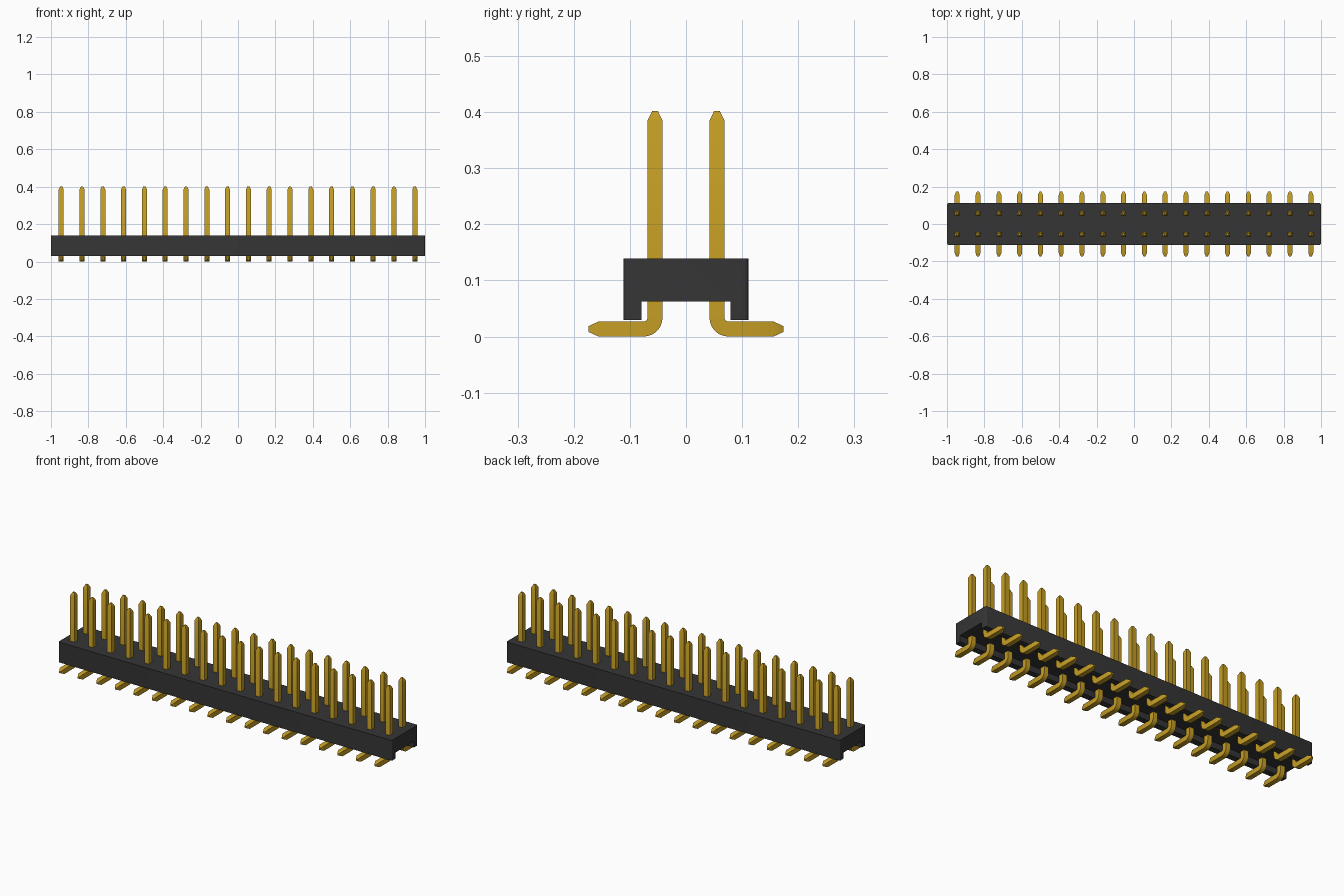
import bpy, bmesh, math

cube = bpy.data.objects.get("Cube")
if cube:
    bpy.data.objects.remove(cube, do_unlink=True)


def material(name, rgb):
    m = bpy.data.materials.new(name)
    m.use_nodes = True
    m.diffuse_color = (*rgb, 1)
    bsdf = m.node_tree.nodes["Principled BSDF"]
    bsdf.inputs["Base Color"].default_value = (*rgb, 1)
    bsdf.inputs["Roughness"].default_value = 0.5
    return m


BLACK = material("black plastic", (0.036, 0.036, 0.036))
GOLD = material("gold plating", (0.56, 0.34, 0.018))


def finish(bm, name, mat):
    bmesh.ops.recalc_face_normals(bm, faces=bm.faces[:])
    mesh = bpy.data.meshes.new(name)
    bm.to_mesh(mesh)
    bm.free()
    mesh.materials.append(mat)
    return mesh


def place(name, mesh, loc=(0, 0, 0), turn=0.0):
    ob = bpy.data.objects.new(name, mesh)
    ob.location = loc
    ob.rotation_euler.z = turn
    bpy.context.collection.objects.link(ob)
    return ob


# Housing: channel profile extruded along x, with rounded upright corners
W, WALL, Z0, ZC, Z1 = 0.111, 0.079, 0.029, 0.062, 0.139
profile = [(-W, Z0), (-WALL, Z0), (-WALL, ZC), (WALL, ZC),
           (WALL, Z0), (W, Z0), (W, Z1), (-W, Z1)]
bm = bmesh.new()
face = bm.faces.new([bm.verts.new((-1, y, z)) for y, z in profile])
ext = bmesh.ops.extrude_face_region(bm, geom=[face])
bmesh.ops.translate(bm, vec=(2, 0, 0),
                    verts=[v for v in ext["geom"] if isinstance(v, bmesh.types.BMVert)])
corners = [e for e in bm.edges
           if all(abs(v.co.y) > W - 1e-4 for v in e.verts)
           and abs(e.verts[0].co.z - e.verts[1].co.z) > 0.09]
bmesh.ops.bevel(bm, geom=corners, offset=0.007, segments=3, profile=0.5, affect='EDGES')
place("housing", finish(bm, "housing", BLACK))

# Pin: square section swept down the post, round the bend and out along the foot
H = 0.0133            # half thickness
R = 0.0203            # bend radius on the centre line
ROW = 0.0552          # distance of each row from the middle
FOOT_END = 0.174 - ROW
sections = [(0, 0.402, 0, 0.38), (0, 0.385, 0, 1)]        # y, z, angle, scale
for i in range(9):
    a = math.pi / 2 * i / 8
    sections.append((-R + R * math.cos(a), H + R - R * math.sin(a), a, 1))
sections += [(-FOOT_END + 0.018, H, math.pi / 2, 1),
             (-FOOT_END, H, math.pi / 2, 0.38)]

bm = bmesh.new()
rings = []
for y, z, a, s in sections:
    h = H * s
    rings.append([bm.verts.new((dx * h, y + d * h * math.cos(a), z - d * h * math.sin(a)))
                  for dx, d in ((-1, -1), (1, -1), (1, 1), (-1, 1))])
for r0, r1 in zip(rings, rings[1:]):
    for i in range(4):
        j = (i + 1) % 4
        bm.faces.new((r0[i], r0[j], r1[j], r1[i]))
bm.faces.new(rings[0])
bm.faces.new(rings[-1])
pin = finish(bm, "pin", GOLD)

# Two rows of pins, feet pointing outwards
COUNT, PITCH = 18, 0.1112
for i in range(COUNT):
    x = (i - (COUNT - 1) / 2) * PITCH
    place(f"front_pin_{i + 1}", pin, (x, -ROW, 0))
    place(f"back_pin_{i + 1}", pin, (x, ROW, 0), math.pi)

# Smooth the rounded corners and bends, keep real edges sharp
bpy.ops.object.select_all(action='DESELECT')
for name in ("housing", "front_pin_1"):
    ob = bpy.data.objects[name]
    ob.select_set(True)
    bpy.context.view_layer.objects.active = ob
bpy.ops.object.shade_smooth_by_angle(angle=math.radians(32))
